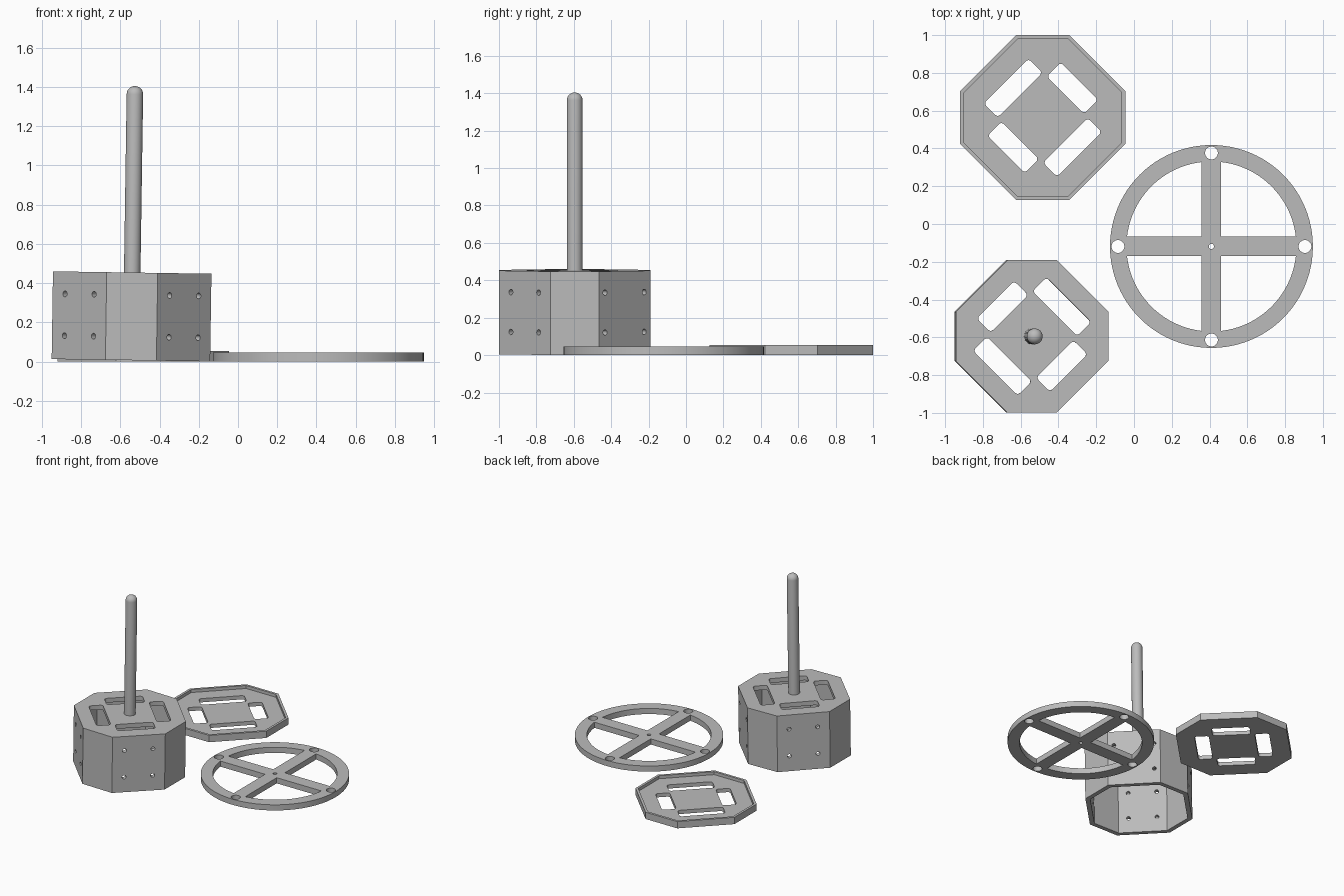
import bpy, bmesh, math
from mathutils import Matrix, Vector

if "Cube" in bpy.data.objects:
    bpy.data.objects.remove(bpy.data.objects["Cube"])

gray = bpy.data.materials.new("light gray plastic")
gray.diffuse_color = (0.5, 0.5, 0.5, 1)
gray.use_nodes = True
gray.node_tree.nodes["Principled BSDF"].inputs["Base Color"].default_value = gray.diffuse_color


def prism(name, outline, z0, z1):
    """Extrude a flat outline from z0 to z1."""
    bm = bmesh.new()
    face = bm.faces.new([bm.verts.new((x, y, z0)) for x, y in outline])
    top = bmesh.ops.extrude_face_region(bm, geom=[face])["geom"]
    bmesh.ops.translate(bm, vec=(0, 0, z1 - z0),
                        verts=[g for g in top if isinstance(g, bmesh.types.BMVert)])
    bmesh.ops.recalc_face_normals(bm, faces=bm.faces)
    mesh = bpy.data.meshes.new(name)
    bm.to_mesh(mesh)
    bm.free()
    mesh.materials.append(gray)
    ob = bpy.data.objects.new(name, mesh)
    bpy.context.collection.objects.link(ob)
    return ob


def circle(r, n, cx=0, cy=0):
    return [(cx + r * math.cos(2 * math.pi * i / n), cy + r * math.sin(2 * math.pi * i / n))
            for i in range(n)]


def octagon(a, e):
    """Octagon with apothem a and half edge e on the axis sides."""
    return [(a, -e), (a, e), (e, a), (-e, a), (-a, e), (-a, -e), (-e, -a), (e, -a)]


def rounded_slot(length, width, r, n=5):
    pts = []
    for k, (sx, sy) in enumerate([(1, 1), (-1, 1), (-1, -1), (1, -1)]):
        for i in range(n + 1):
            t = math.pi / 2 * (k + i / n)
            pts.append((sx * (length / 2 - r) + r * math.cos(t),
                        sy * (width / 2 - r) + r * math.sin(t)))
    return pts


def cut(ob, cutters, operation='DIFFERENCE'):
    """Apply a boolean for each tool, then remove the tool."""
    for c in cutters:
        m = ob.modifiers.new("cut", 'BOOLEAN')
        m.object, m.operation, m.solver = c, operation, 'EXACT'
        bpy.context.view_layer.objects.active = ob
        bpy.ops.object.modifier_apply(modifier=m.name)
        bpy.data.objects.remove(c)


def smooth(ob):
    bpy.ops.object.select_all(action='DESELECT')
    ob.select_set(True)
    bpy.context.view_layer.objects.active = ob
    bpy.ops.object.shade_smooth_by_angle(angle=math.radians(30))


def slots(long_on_ne, z0, z1):
    """Four diagonal slots, the longer pair on one diagonal."""
    out = []
    for k in range(4):
        is_long = (k % 2 == 0) == long_on_ne
        s = prism("slot_cutter", rounded_slot(0.105, 0.335 if is_long else 0.28, 0.02), z0, z1)
        s.data.transform(Matrix.Rotation(math.radians(45 + 90 * k), 4, 'Z')
                         @ Matrix.Translation((0.222, 0, 0)))
        out.append(s)
    return out


# Lid: octagonal tray with a thin raised rim
lid = prism("lid", octagon(0.437, 0.14), 0, 0.054)
cut(lid, [prism("recess_cutter", octagon(0.418, 0.132), 0.03, 0.1)] + slots(False, -0.1, 0.1))
lid.location = (-0.483, 0.563, 0)
smooth(lid)

# Spoked ring: rim, cross spokes, pin holes and hub hole
ring = prism("spoked_ring", circle(0.537, 96), 0, 0.045)
b, ri = 0.0515, 0.45
a0 = math.asin(b / ri)
windows = []
for k in range(4):
    arc = [(ri * math.cos(t), ri * math.sin(t))
           for t in [a0 + (math.pi / 2 - 2 * a0) * i / 20 for i in range(21)]]
    w = prism("window_cutter", [(b, b)] + arc, -0.1, 0.1)
    w.data.transform(Matrix.Rotation(math.pi / 2 * k, 4, 'Z'))
    windows.append(w)
holes = [prism("hole_cutter", circle(0.034, 28, 0.495 * x, 0.495 * y), -0.1, 0.1)
         for x, y in [(1, 0), (0, 1), (-1, 0), (0, -1)]]
cut(ring, windows + holes + [prism("hub_cutter", circle(0.014, 16), -0.1, 0.1)])
ring.location = (0.41, -0.119, 0)
smooth(ring)

# Box: octagonal shell open underneath
H = 0.447
box = prism("octagonal_box", octagon(0.404, 0.13), 0, H)
tools = [prism("hollow_cutter", octagon(0.369, 0.116), -0.1, H - 0.035)]
tools += slots(True, H - 0.1, H + 0.1)
# Screw holes through the four diagonal walls
for k in range(4):
    spread = 0.148 if k == 0 else 0.105
    for side in (-spread, spread):
        for z in (0.12, 0.333):
            c = prism("screw_cutter", circle(0.015, 16), 0.3, 0.45)
            c.data.transform(Matrix.Rotation(math.radians(45 + 90 * k), 4, 'Z')
                             @ Matrix.Translation((0, side, z))
                             @ Matrix.Rotation(math.pi / 2, 4, 'Y'))
            tools.append(c)
cut(box, tools)
smooth(box)

# Post: round rod with a domed tip, made by spinning a profile
R, top = 0.042, 1.398
bm = bmesh.new()
profile = [(0, H - 0.01), (R, H - 0.01)]
profile += [(R * math.cos(t), top - R + R * math.sin(t))
            for t in [math.pi / 2 * i / 8 for i in range(9)]]
vs = [bm.verts.new((x, 0, z)) for x, z in profile]
es = [bm.edges.new(p) for p in zip(vs, vs[1:])]
bmesh.ops.spin(bm, geom=vs + es, cent=(0, 0, 0), axis=(0, 0, 1),
               angle=2 * math.pi, steps=32)
bmesh.ops.remove_doubles(bm, verts=bm.verts, dist=0.0005)
bmesh.ops.recalc_face_normals(bm, faces=bm.faces)
mesh = bpy.data.meshes.new("post")
bm.to_mesh(mesh)
bm.free()
mesh.materials.append(gray)
post = bpy.data.objects.new("post", mesh)
bpy.context.collection.objects.link(post)
smooth(post)

# Box and post lean slightly to the right
for ob in (box, post):
    ob.location = (-0.546, -0.595, 0.0065)
    ob.rotation_euler = (0, 0.015, 0)
